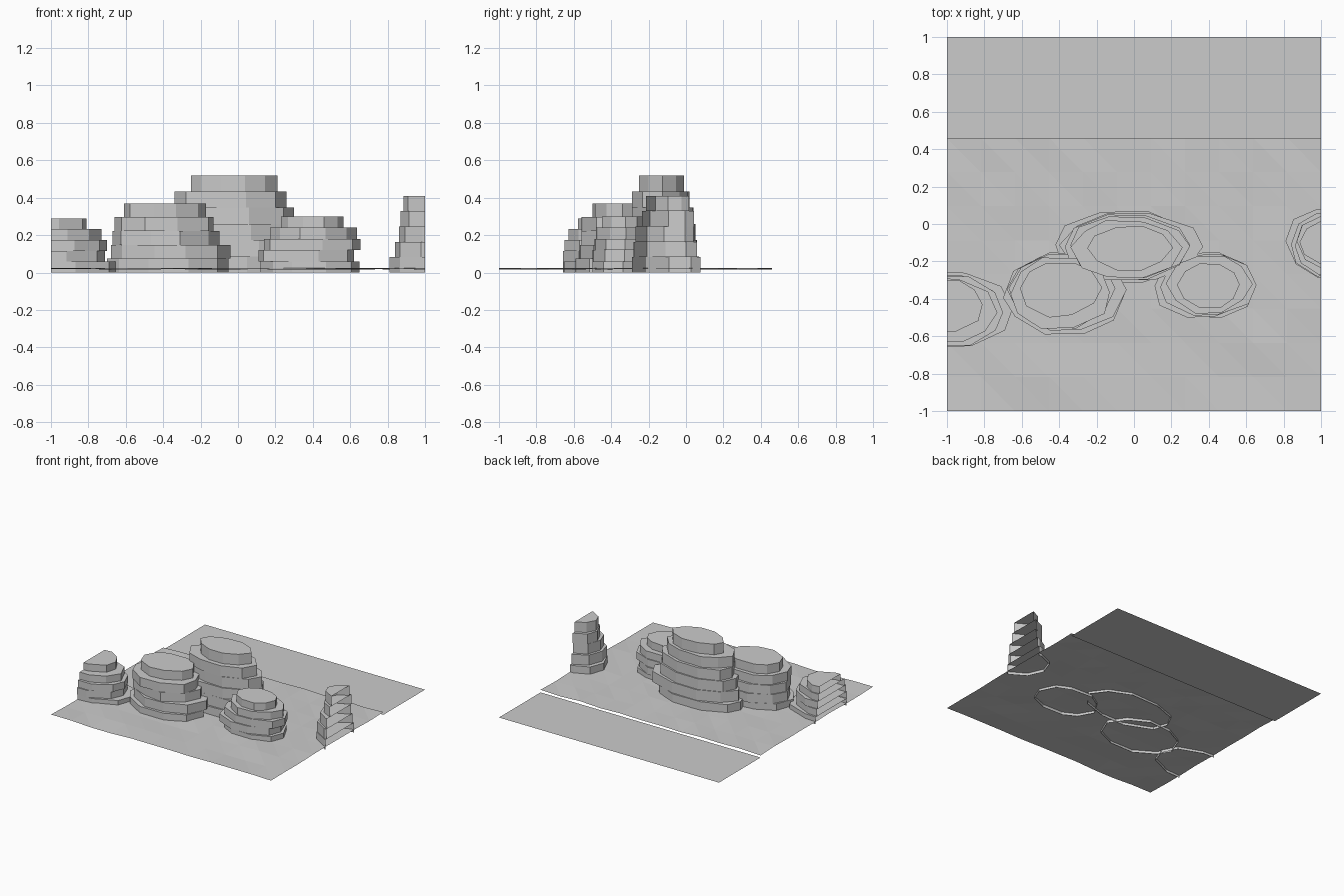
import bpy, bmesh, math, random
from mathutils import Vector

if "Cube" in bpy.data.objects:
    bpy.data.objects.remove(bpy.data.objects["Cube"])

stone = bpy.data.materials.new("stone_grey")
stone.diffuse_color = (0.6, 0.6, 0.6, 1)
stone.use_nodes = True
stone.node_tree.nodes["Principled BSDF"].inputs["Base Color"].default_value = stone.diffuse_color


def finish(bm, name):
    mesh = bpy.data.meshes.new(name)
    bm.to_mesh(mesh)
    bm.free()
    mesh.materials.append(stone)
    obj = bpy.data.objects.new(name, mesh)
    bpy.context.collection.objects.link(obj)
    return obj


def fit(values, lo, hi):
    a, b = min(values), max(values)
    return [lo + (v - a) / (b - a) * (hi - lo) for v in values]


def rock(name, height, tiers, seed, sides=10):
    """Stack of open-bottomed slabs; tiers run bottom to top as (x0, x1, y0, y1)."""
    rng = random.Random(seed)
    bm = bmesh.new()
    step = height / len(tiers)
    for t, (x0, x1, y0, y1) in enumerate(tiers):
        ang = [math.tau * (i + rng.uniform(-0.12, 0.12)) / sides for i in range(sides)]
        rad = [rng.uniform(0.94, 1.04) for _ in ang]
        xs = fit([r * math.cos(a) for a, r in zip(ang, rad)], x0, x1)
        ys = fit([r * math.sin(a) for a, r in zip(ang, rad)], y0, y1)
        low = [bm.verts.new((x, y, t * step)) for x, y in zip(xs, ys)]
        top = [bm.verts.new((x, y, (t + 1) * step)) for x, y in zip(xs, ys)]
        for i in range(sides):
            j = (i + 1) % sides
            bm.faces.new((low[i], low[j], top[j], top[i]))
        bm.faces.new(top)
    # Slice off whatever passes the edge of the ground
    for side in (-1, 1):
        bmesh.ops.bisect_plane(bm, geom=bm.verts[:] + bm.edges[:] + bm.faces[:],
                               plane_co=Vector((side, 0, 0)), plane_no=Vector((side, 0, 0)),
                               clear_outer=True)
    return finish(bm, name)


# Rock stacks
rock("tall_rock", 0.52, [
    (-0.42, 0.34, -0.32, 0.07), (-0.40, 0.37, -0.30, 0.06), (-0.37, 0.30, -0.30, 0.05),
    (-0.34, 0.30, -0.29, 0.04), (-0.34, 0.26, -0.29, 0.02), (-0.25, 0.21, -0.25, -0.01)], 3)
rock("left_rock", 0.37, [
    (-0.70, -0.05, -0.59, -0.16), (-0.68, -0.04, -0.57, -0.15), (-0.67, -0.10, -0.56, -0.16),
    (-0.66, -0.13, -0.56, -0.18), (-0.61, -0.17, -0.50, -0.21)], 5)
rock("small_rock", 0.30, [
    (0.12, 0.65, -0.50, -0.15), (0.11, 0.62, -0.50, -0.15), (0.14, 0.655, -0.49, -0.16),
    (0.17, 0.635, -0.48, -0.17), (0.23, 0.565, -0.45, -0.21)], 8)
rock("far_left_rock", 0.29, [
    (-1.32, -0.65, -0.66, -0.25), (-1.30, -0.71, -0.66, -0.27), (-1.30, -0.70, -0.65, -0.28),
    (-1.28, -0.73, -0.63, -0.29), (-1.20, -0.81, -0.58, -0.30)], 11)
rock("far_right_rock", 0.41, [
    (0.81, 1.32, -0.29, 0.08), (0.84, 1.30, -0.28, 0.06), (0.86, 1.28, -0.27, 0.05),
    (0.87, 1.27, -0.25, 0.05), (0.885, 1.23, -0.22, 0.02)], 14)

# Uneven sand sheet
rng = random.Random(2)
bm = bmesh.new()
nx, ny = 11, 8
grid = [[bm.verts.new((-1 + 2 * i / nx, -1 + 1.46 * j / ny, 0.02 + rng.uniform(-0.005, 0.005)))
         for i in range(nx + 1)] for j in range(ny + 1)]
for j in range(ny):
    for i in range(nx):
        a, b, c, d = grid[j][i], grid[j][i + 1], grid[j + 1][i + 1], grid[j + 1][i]
        bm.faces.new((a, b, d))
        bm.faces.new((b, c, d))
finish(bm, "ground")

# Flat strip behind, set slightly lower
bm = bmesh.new()
bm.faces.new([bm.verts.new(p) for p in ((-1, 0.46, 0), (1, 0.46, 0), (1, 1, 0), (-1, 1, 0))])
finish(bm, "back_strip")
